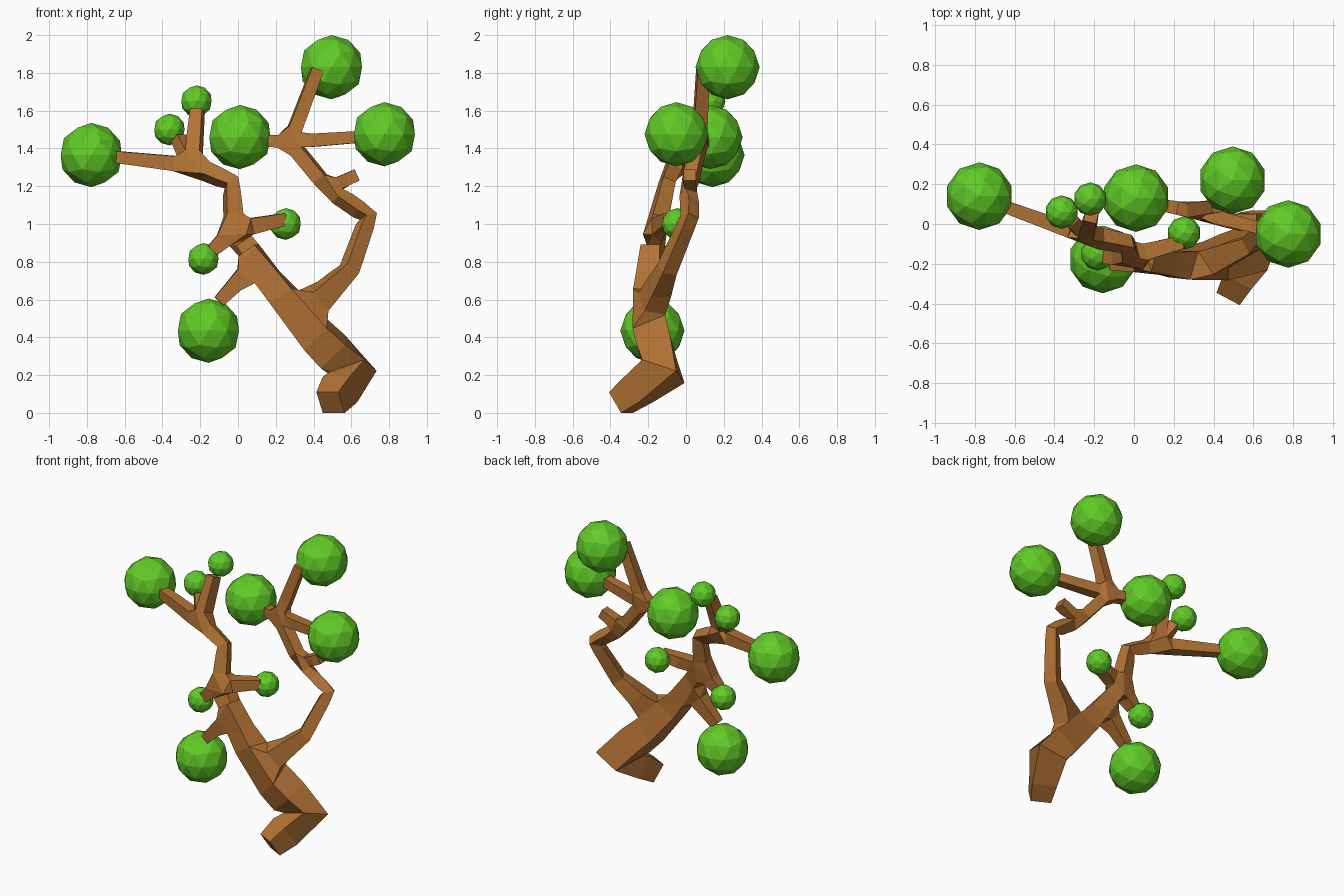
import bpy
import bmesh

if "Cube" in bpy.data.objects:
    bpy.data.objects.remove(bpy.data.objects["Cube"])


def material(name, color):
    m = bpy.data.materials.new(name)
    m.diffuse_color = color
    m.use_nodes = True
    m.node_tree.nodes["Principled BSDF"].inputs["Base Color"].default_value = m.diffuse_color
    return m


bark = material("bark", (0.45, 0.17, 0.035, 1))
leaf = material("leaf", (0.12, 0.60, 0.02, 1))

# Skeleton of trunk and branches: name -> (parent, position, half thickness)
nodes = {
    "base": (None, (0.49, -0.345, 0.055), 0.066),
    "knee": ("base", (0.61, -0.12, 0.22), 0.10),
    "fork": ("knee", (0.32, -0.215, 0.50), 0.078),
    # left limb
    "left_low": ("fork", (0.10, -0.19, 0.80), 0.055),
    "left_mid": ("left_low", (-0.02, -0.16, 0.97), 0.048),
    "left_bend": ("left_mid", (-0.035, -0.10, 1.22), 0.036),
    "left_top": ("left_bend", (-0.24, -0.06, 1.31), 0.042),
    "twig_low": ("left_low", (-0.10, -0.20, 0.59), 0.032),
    "twig_mid_left": ("left_mid", (-0.135, -0.165, 0.86), 0.034),
    "twig_mid_right": ("left_mid", (0.25, -0.09, 1.025), 0.032),
    "twig_far_left": ("left_top", (-0.645, 0.085, 1.355), 0.031),
    "twig_up": ("left_top", (-0.215, 0.04, 1.60), 0.033),
    "twig_back": ("left_top", (-0.315, 0.02, 1.455), 0.031),
    # right limb
    "right_low": ("fork", (0.59, -0.10, 0.76), 0.042),
    "right_bend": ("right_low", (0.69, 0.02, 1.04), 0.035),
    "right_fork": ("right_bend", (0.475, 0.015, 1.19), 0.036),
    "right_top": ("right_fork", (0.275, 0.07, 1.435), 0.037),
    "stub": ("right_fork", (0.63, 0.02, 1.26), 0.032),
    "twig_inner": ("right_top", (0.165, 0.09, 1.44), 0.031),
    "twig_outer": ("right_top", (0.63, -0.02, 1.46), 0.031),
    "twig_crown": ("right_top", (0.42, 0.09, 1.82), 0.032),
}
index = {n: i for i, n in enumerate(nodes)}
mesh = bpy.data.meshes.new("trunk_and_branches")
mesh.from_pydata([v[1] for v in nodes.values()],
                 [(index[p], index[n]) for n, (p, _, _) in nodes.items() if p], [])
mesh.materials.append(bark)
tree = bpy.data.objects.new("trunk_and_branches", mesh)
bpy.context.collection.objects.link(tree)

# Square-section skin around the skeleton
skin = tree.modifiers.new("Skin", 'SKIN')
skin.branch_smoothing = 0
for i, (_, _, r) in enumerate(nodes.values()):
    sv = mesh.skin_vertices[0].data[i]
    sv.radius = (r, r)
    sv.use_root = i == 0

# Leaf balls: position and radius
balls = [
    ("far_left", (-0.777, 0.14, 1.365), 0.17),
    ("crown", (0.495, 0.22, 1.83), 0.17),
    ("inner", (0.01, 0.13, 1.46), 0.17),
    ("outer", (0.775, -0.05, 1.475), 0.17),
    ("low", (-0.157, -0.178, 0.435), 0.17),
    ("small_up", (-0.22, 0.125, 1.65), 0.084),
    ("small_back", (-0.363, 0.06, 1.50), 0.084),
    ("small_right", (0.252, -0.045, 1.0), 0.084),
    ("small_left", (-0.183, -0.15, 0.815), 0.084),
]
for name, pos, r in balls:
    bm = bmesh.new()
    bmesh.ops.create_icosphere(bm, subdivisions=2, radius=r)
    me = bpy.data.meshes.new("leaf_ball_" + name)
    bm.to_mesh(me)
    bm.free()
    me.materials.append(leaf)
    for p in me.polygons:
        p.use_smooth = False
    ob = bpy.data.objects.new("leaf_ball_" + name, me)
    ob.location = pos
    bpy.context.collection.objects.link(ob)
